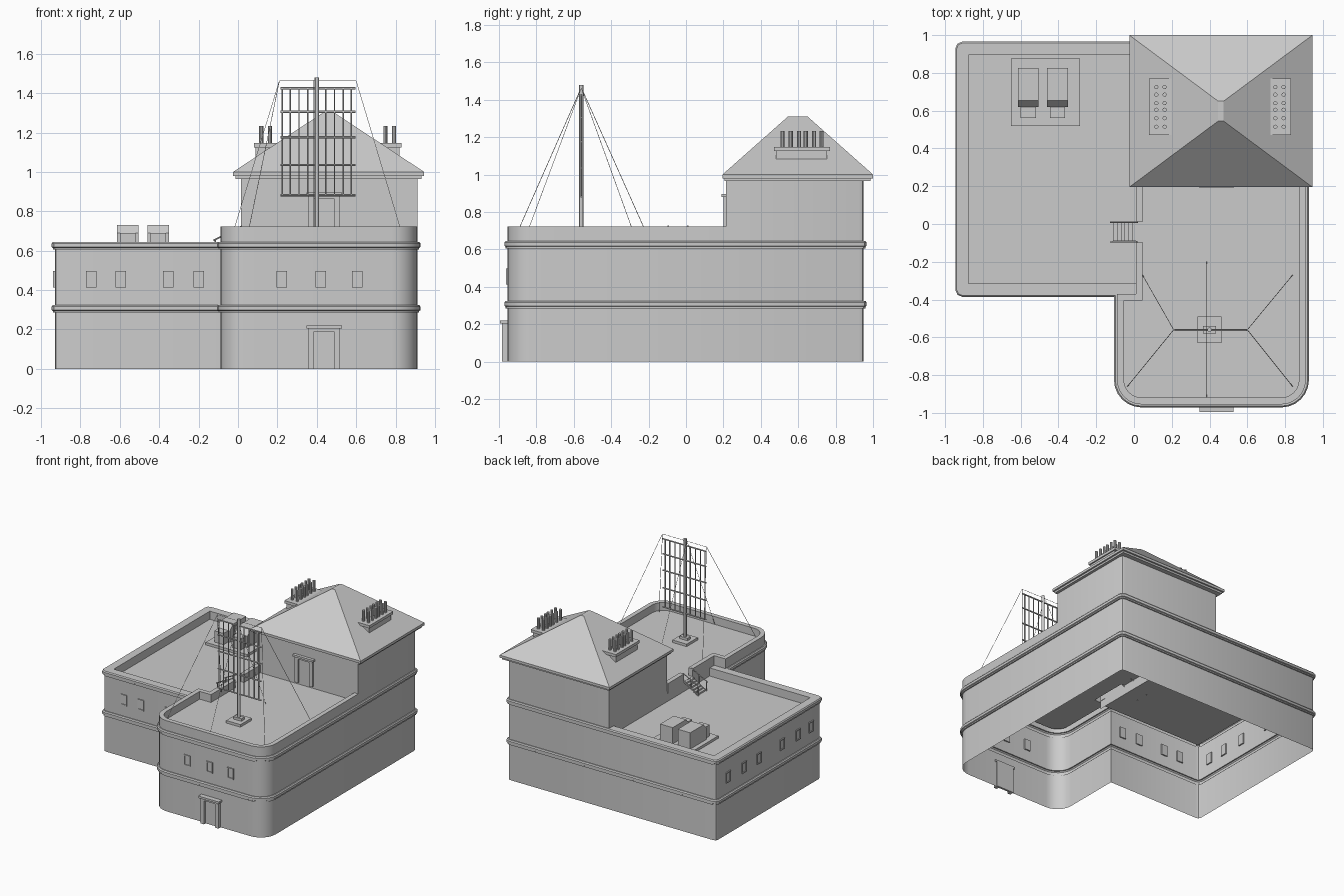
import bpy, bmesh
from math import sin, cos, pi, radians
from mathutils import Vector, Matrix

if "Cube" in bpy.data.objects:
    bpy.data.objects.remove(bpy.data.objects["Cube"])


def finish(name, bm, smooth=False):
    me = bpy.data.meshes.new(name)
    bm.to_mesh(me)
    bm.free()
    ob = bpy.data.objects.new(name, me)
    bpy.context.collection.objects.link(ob)
    if smooth:
        bpy.ops.object.select_all(action='DESELECT')
        ob.select_set(True)
        bpy.context.view_layer.objects.active = ob
        bpy.ops.object.shade_smooth_by_angle(angle=radians(30))
    return ob


def boxes(name, parts, places=(Matrix(),)):
    """Boxes given as (x0, x1, y0, y1, z0, z1), repeated at each placing matrix."""
    bm = bmesh.new()
    for m in places:
        for x0, x1, y0, y1, z0, z1 in parts:
            t = Matrix.Translation(((x0 + x1) / 2, (y0 + y1) / 2, (z0 + z1) / 2))
            s = Matrix.Diagonal((x1 - x0, y1 - y0, z1 - z0, 1))
            bmesh.ops.create_cube(bm, size=1, matrix=m @ t @ s)
    return finish(name, bm)


def rods(name, lines, r, n=6):
    bm = bmesh.new()
    for a, b in lines:
        a, b = Vector(a), Vector(b)
        m = Matrix.Translation((a + b) / 2) @ (b - a).to_track_quat('Z', 'Y').to_matrix().to_4x4()
        bmesh.ops.create_cone(bm, cap_ends=True, segments=n, radius1=r, radius2=r,
                              depth=(b - a).length, matrix=m)
    return finish(name, bm, n > 6)


def rounded(corners):
    """Corners (x, y, radius, segments); radius 0 keeps the corner sharp."""
    out = []
    for i, (x, y, r, n) in enumerate(corners):
        p = Vector((x, y))
        if not r:
            out.append(p)
            continue
        u = (Vector(corners[i - 1][:2]) - p).normalized()
        v = (Vector(corners[(i + 1) % len(corners)][:2]) - p).normalized()
        for k in range(n + 1):
            t = pi / 2 * k / n
            out.append(p + r * (u + v) - r * (cos(t) * v + sin(t) * u))
    return out


def offset(path, d, closed):
    out, n = [], len(path)
    for i, p in enumerate(path):
        a = path[i - 1] if closed or i else None
        b = path[(i + 1) % n] if closed or i < n - 1 else None
        d1 = (p - a).normalized() if a is not None else (b - p).normalized()
        d2 = (b - p).normalized() if b is not None else d1
        n1, n2 = Vector((d1.y, -d1.x)), Vector((d2.y, -d2.x))
        out.append(p + (n1 + n2) * d / (1 + n1.dot(n2)))
    return out


def sweep(name, path, profile, closed=True):
    """Carry a (distance outward, height) profile along a counterclockwise path."""
    bm = bmesh.new()
    rows = [[bm.verts.new((p.x, p.y, z)) for p in offset(path, d, closed)] for d, z in profile]
    n = len(path)
    for lo, hi in zip(rows, rows[1:]):
        for i in range(n if closed else n - 1):
            j = (i + 1) % n
            bm.faces.new((lo[i], lo[j], hi[j], hi[i]))
    if not closed and len(profile) > 3:
        bm.faces.new([r[0] for r in rows])
        bm.faces.new([r[-1] for r in reversed(rows)])
    return finish(name, bm, True)


def plate(name, pts):
    bm = bmesh.new()
    bm.faces.new([bm.verts.new(p) for p in pts])
    return finish(name, bm)


L, R, F, B, SIDE = -0.93, 0.91, -0.955, 0.95, -0.37
LOW, HIGH = 0.58, 0.66

# outer walls with the two moulded bands, open underneath
outline = rounded([(L, B, .025, 2), (L, SIDE, .025, 2), (-.09, SIDE, 0, 0),
                   (-.09, F, .13, 6), (R, F, .13, 6), (R, B, .025, 2)])


def band(z):
    return [(0, z), (.009, z), (.009, z + .009), (.016, z + .013), (.016, z + .032), (.009, z + .04)]


sweep("outer_walls", outline, [(0, 0)] + band(.285) + [(0, .325)] + band(.605) + [(0, .645)])

# low wing parapet and roof
low_path = rounded([(.015, B, 0, 0), (L, B, .025, 2), (L, SIDE, .025, 2), (.015, SIDE, 0, 0)])
sweep("low_parapet", low_path, [(0, .645), (-.055, .645), (-.055, LOW)], False)
plate("low_roof", [(-.875, -.315, LOW), (.015, -.315, LOW), (.015, .895, LOW), (-.875, .895, LOW)])
plate("roof_step", [(.012, B, LOW), (.012, SIDE, LOW), (.012, SIDE, HIGH), (.012, B, HIGH)])

# high wing parapet, with a gap for the steps
rim = [(0, .645), (0, .722), (-.036, .722), (-.036, HIGH)]
high_path = rounded([(.01, -.095, 0, 0), (.01, SIDE, 0, 0), (-.09, SIDE, 0, 0),
                     (-.09, F, .13, 6), (R, F, .13, 6), (R, .215, 0, 0)])
sweep("high_parapet", high_path, rim, False)
sweep("high_parapet_end", [Vector((.01, .215)), Vector((.01, .01))], rim, False)
floor = offset(high_path, -.03, False)
plate("high_roof", [(.01, .215, HIGH), (.01, -.095, HIGH)] + [(p.x, p.y, HIGH) for p in floor])

# tower walls, eaves and hipped roof
tower = rounded([(.015, .215, 0, 0), (R, .215, 0, 0), (R, B, .025, 2), (.015, B, 0, 0)])
sweep("tower_walls", tower, [(0, .645), (0, .97)])
boxes("eaves", [(-.012, .932, .207, .987, .965, .98), (-.025, .945, .195, 1, .98, 1)])
bm = bmesh.new()
base = [bm.verts.new((x, y, 1)) for x, y in ((-.025, .195), (.945, .195), (.945, 1), (-.025, 1))]
top = [bm.verts.new((x, y, 1.31)) for x, y in ((.446, .545), (.474, .545), (.474, .65), (.446, .65))]
for i in range(4):
    j = (i + 1) % 4
    bm.faces.new((base[i], base[j], top[j], top[i]))
bm.faces.new(top)
finish("hipped_roof", bm)

# chimneys with double rows of pots
for side, cx in (("left", .14), ("right", .77)):
    boxes(side + "_chimney", [(cx - .05, cx + .05, .48, .755, 1.06, 1.125),
                              (cx - .06, cx + .06, .47, .77, 1.125, 1.147)])
    rods(side + "_chimney_pots", [((cx + dx, y, 1.14), (cx + dx, y, 1.232))
                                  for dx in (-.022, .022)
                                  for y in (.515, .56, .605, .64, .685, .725)], .011, 10)

# windows: frame, sill and pane, repeated along the walls
window = [(-.027, -.02, -.008, .01, .413, .498), (.02, .027, -.008, .01, .413, .498),
          (-.027, .027, -.008, .01, .49, .498), (-.027, .027, -.008, .01, .413, .421),
          (-.02, .02, -.002, .01, .421, .49)]
spots = [Matrix.Translation((x, SIDE, 0)) for x in (-.745, -.595, -.355, -.2)]
spots += [Matrix.Translation((x, F, 0)) for x in (.222, .42, .605)]
spots += [Matrix.Translation((L, y, 0)) @ Matrix.Rotation(-pi / 2, 4, 'Z')
          for y in (.8, .6, .41, .12, -.08, -.245)]
boxes("windows", window, spots)

# doors: jambs, lintel, cap and leaf
door = [(-.078, -.05, -.028, .01, 0, .192), (.05, .078, -.028, .01, 0, .192),
        (-.078, .078, -.03, .01, .19, .206), (-.09, .09, -.04, .01, .204, .22),
        (-.05, .05, -.006, .01, 0, .19)]
boxes("front_door", door, [Matrix.Translation((.437, F, 0))])
boxes("roof_door", door, [Matrix.Translation((.437, .225, .675)) @ Matrix.Diagonal((1, .85, 1, 1))])

# mast, lattice and guy wires
MX, MY = .4, -.56
boxes("mast_base", [(MX - .063, MX + .063, MY - .07, MY + .07, HIGH, .68),
                    (MX - .035, MX + .035, MY - .02, MY + .02, .68, .7)])
rods("mast", [((MX, MY, .68), (MX, MY, 1.478))], .012, 12)
rods("lattice_bars", [((.215, MY, z), (.597, MY, z)) for z in (.882, 1.035, 1.175, 1.305, 1.425)], .006)
rods("lattice_uprights", [((MX + s * d, MY, .882), (MX + s * d, MY, 1.425))
                          for s in (-1, 1) for d in (.045, .09, .135, .175)], .004)
wires = [((.21, MY, 1.462), (.6, MY, 1.462)),
         ((MX - .015, MY, 1.465), (.385, -.2, HIGH)), ((MX - .015, MY, 1.465), (.385, -.915, HIGH))]
for x0, x1 in ((.21, -.035), (.6, .84)):
    wires.append(((x0, MY, 1.462), (x1, -.86, HIGH)))
    wires.append(((x0, MY, 1.462), (x1 + (.08 if x1 < 0 else 0), -.27, HIGH)))
rods("guy_wires", wires, .0016, 4)

# steps between the roofs, with rails
steps = 6
boxes("steps", [(-.11 + .02 * i, -.09 + .02 * i, -.09, .005, LOW + .013 * i, LOW + .013 * (i + 1))
                for i in range(steps)])
rails = []
for y in (-.095, .01):
    rails += [((-.115, y, LOW), (.015, y, HIGH)), ((-.125, y, .652), (.02, y, .725))]
    rails += [((x, y, LOW + (x + .115) * .6), (x, y, .657 + (x + .115) * .5)) for x in (-.115, -.05, .015)]
rods("step_rails", rails, .004)

# roof plant: slab and two units with sloped fronts
boxes("plant_slab", [(-.65, -.285, .52, .875, LOW, .6)])
bm = bmesh.new()
for cx in (-.56, -.405):
    side = [(.825, .6), (.825, .73), (.655, .73), (.62, .69), (.62, .6)]
    a = [bm.verts.new((cx - .055, y, z)) for y, z in side]
    b = [bm.verts.new((cx + .055, y, z)) for y, z in side]
    bm.faces.new(a)
    bm.faces.new(b[::-1])
    for i in range(5):
        j = (i + 1) % 5
        bm.faces.new((a[j], a[i], b[i], b[j]))
bmesh.ops.recalc_face_normals(bm, faces=bm.faces)
finish("plant_units", bm)
boxes("plant_ducts", [(cx - .04, cx + .04, .56, .62, .6, .69) for cx in (-.56, -.405)])
